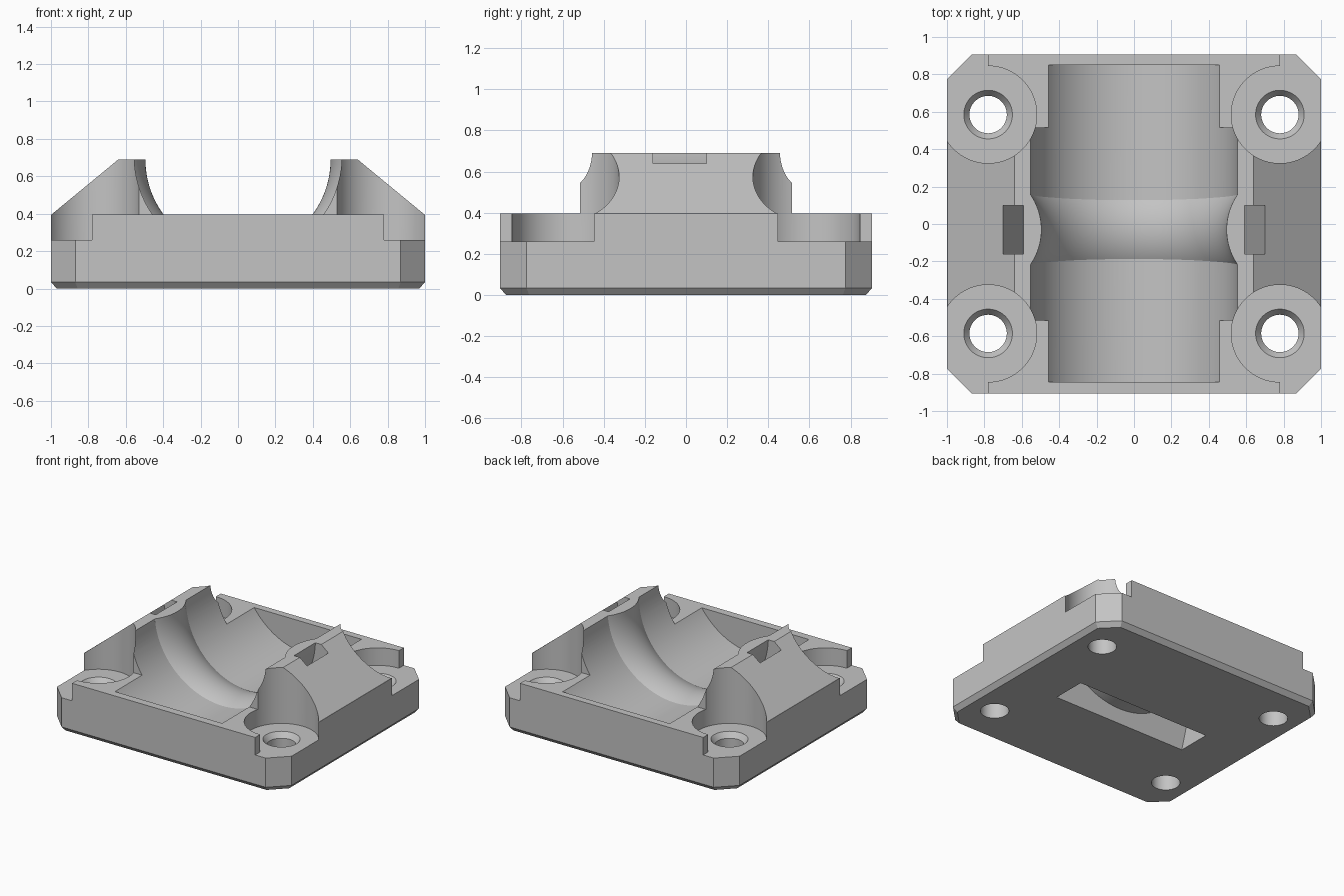
import bpy, bmesh, math
from mathutils import Matrix, Vector

if "Cube" in bpy.data.objects:
    bpy.data.objects.remove(bpy.data.objects["Cube"])

# Maps a local z axis onto world -y, for shapes that run front to back
ALONG_Y = Matrix.Rotation(math.radians(90), 4, 'X')
AXIS_Z = 0.71


def finish(bm, name, matrix=Matrix()):
    bm.transform(matrix)
    bmesh.ops.recalc_face_normals(bm, faces=bm.faces)
    mesh = bpy.data.meshes.new(name)
    bm.to_mesh(mesh)
    bm.free()
    obj = bpy.data.objects.new(name, mesh)
    bpy.context.collection.objects.link(obj)
    return obj


def loft(name, rings, matrix=Matrix()):
    """Closed solid through rings of equal point count."""
    bm = bmesh.new()
    loops = [[bm.verts.new(p) for p in ring] for ring in rings]
    n = len(loops[0])
    for a, b in zip(loops, loops[1:]):
        for i in range(n):
            j = (i + 1) % n
            bm.faces.new((a[i], a[j], b[j], b[i]))
    bm.faces.new(loops[0])
    bm.faces.new(loops[-1])
    return finish(bm, name, matrix)


def prism(name, pts, lo, hi, matrix=Matrix()):
    return loft(name, [[(x, y, h) for x, y in pts] for h in (lo, hi)], matrix)


def lathe(name, profile, matrix=Matrix(), n=128):
    turns = [math.tau * i / n for i in range(n)]
    return loft(name, [[(r * math.cos(t), r * math.sin(t), h) for t in turns]
                       for r, h in profile], matrix)


def combine(obj, tool, operation):
    """Apply a boolean and discard the tool."""
    mod = obj.modifiers.new("cut", 'BOOLEAN')
    mod.operation, mod.object, mod.solver = operation, tool, 'EXACT'
    tool.hide_render = True
    bpy.context.view_layer.update()
    graph = bpy.context.evaluated_depsgraph_get()
    mesh = bpy.data.meshes.new_from_object(obj.evaluated_get(graph))
    obj.modifiers.clear()
    obj.data = mesh
    bpy.data.objects.remove(tool)


def octagon(inset, z):
    w, d, c = 1 - inset, 0.905 - inset, 0.13 - inset * (2 - math.sqrt(2))
    return [(w, c - d, z), (w, d - c, z), (w - c, d, z), (c - w, d, z),
            (-w, d - c, z), (-w, c - d, z), (c - w, -d, z), (w - c, -d, z)]


# Base plate with clipped corners and a chamfered bottom edge
body = loft("clamp_half", [octagon(0.03, 0), octagon(0, 0.035), octagon(0, 0.395)])

# Raised saddle with sloping shoulders
half = [(0.95, 0.3), (0.998, 0.395), (0.64, 0.69)]
saddle = prism("saddle", half + [(-x, z) for x, z in reversed(half)],
               -0.515, 0.515, ALONG_Y)
combine(body, saddle, 'UNION')

# Bore, pinched by a rounded rib around its middle
RIB_Y, RIB_R = -0.03, 0.33
bore = lathe("bore", [(0.555, -0.85), (0.555, 0.845)],
             Matrix.Translation((0, 0, AXIS_Z)) @ ALONG_Y)
rib = [(0.9, -1.1), (0.9, -0.4)]
for i in range(-16, 17):
    dy = 0.3 * i / 16
    rib.append((0.495 + RIB_R - math.sqrt(RIB_R ** 2 - dy ** 2), dy))
rib += [(0.9, 0.4), (0.9, 1.1)]
waist = lathe("waist", rib, Matrix.Translation((0, RIB_Y, AXIS_Z - 0.02)) @ ALONG_Y)
combine(bore, waist, 'INTERSECT')
combine(body, bore, 'DIFFERENCE')

# Strap channel passing under the bore, open at top and bottom
channel = prism("channel", [(-0.55, -0.1), (0.55, -0.1), (0.733, 0.8), (-0.733, 0.8)],
                -0.1, 0.16, ALONG_Y)
core = lathe("core", [(0.59, -0.5), (0.59, 0.5)],
             Matrix.Translation((0, 0, AXIS_Z)) @ ALONG_Y)
combine(channel, core, 'DIFFERENCE')
combine(body, channel, 'DIFFERENCE')

# Bolt seats and countersunk holes at the four corners
HX, HY, SEAT = 0.78, 0.585, 0.26
arc = [math.radians(90 + 270 * i / 72) for i in range(73)]
seat_pts = [(HX + 0.26 * math.cos(t), HY + 0.26 * math.sin(t)) for t in arc]
seat_pts += [(1.2, HY), (1.2, 1.2), (HX, 1.2)]
for sx in (-1, 1):
    for sy in (-1, 1):
        seat = prism("seat", [(sx * x, sy * y) for x, y in seat_pts], SEAT, 1)
        combine(body, seat, 'DIFFERENCE')
        hole = lathe("hole", [(0.1, -0.1), (0.1, SEAT - 0.04), (0.13, SEAT), (0.16, SEAT + 0.04)],
                     Matrix.Translation((sx * HX, sy * HY, 0)), 64)
        combine(body, hole, 'DIFFERENCE')

# Single grey finish
grey = bpy.data.materials.new("plain_grey")
grey.use_nodes = True
colour = (0.55, 0.55, 0.55, 1)
grey.diffuse_color = colour
grey.node_tree.nodes["Principled BSDF"].inputs["Base Color"].default_value = colour
body.data.materials.clear()
body.data.materials.append(grey)
for p in body.data.polygons:
    p.material_index = 0

bpy.ops.object.select_all(action='DESELECT')
body.select_set(True)
bpy.context.view_layer.objects.active = body
bpy.ops.object.shade_smooth_by_angle(angle=math.radians(20))
